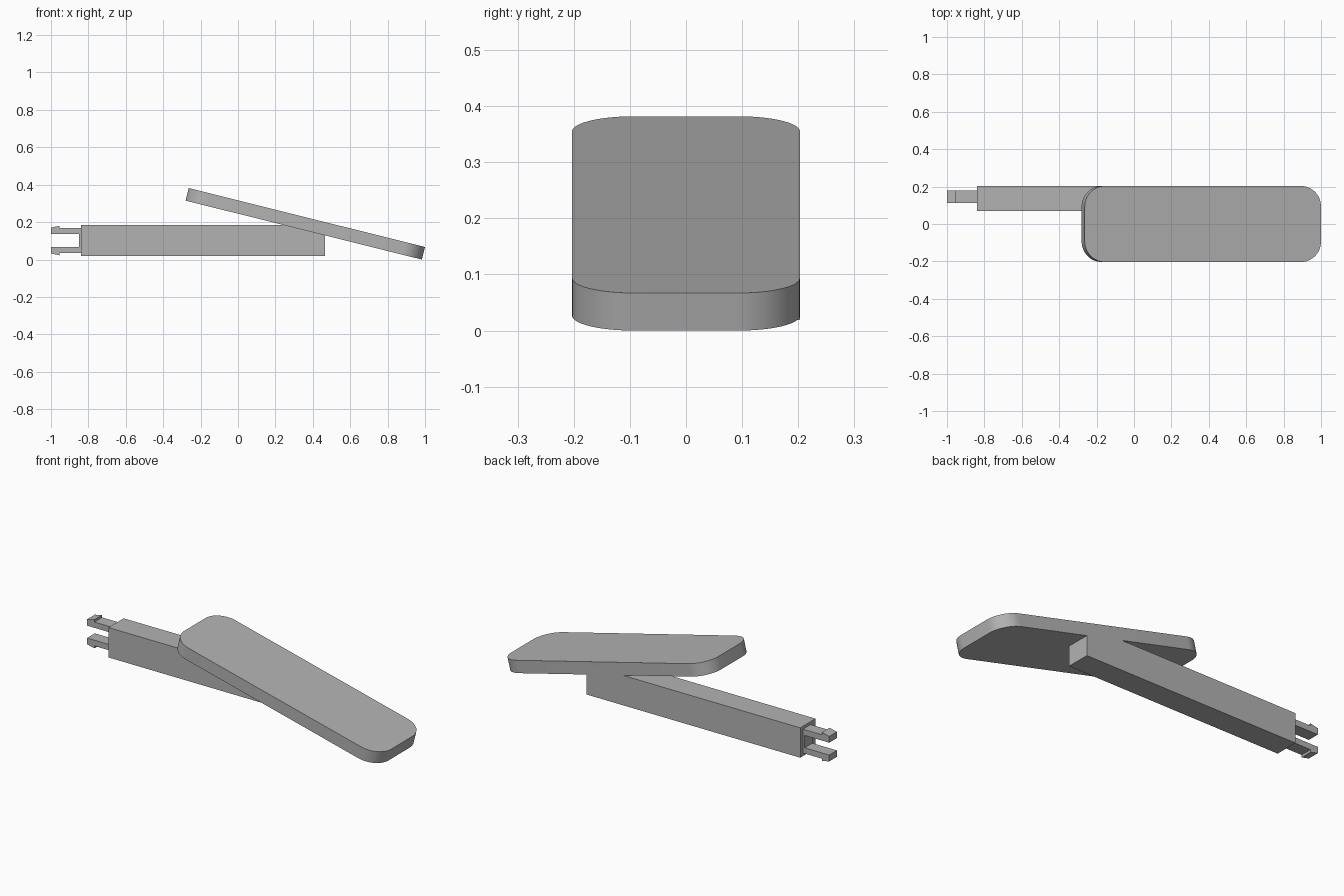
import bpy, bmesh, math
from mathutils import Matrix, Vector

cube = bpy.data.objects.get("Cube")
if cube:
    bpy.data.objects.remove(cube, do_unlink=True)

grey = bpy.data.materials.new("plain grey")
grey.use_nodes = True
colour = (0.45, 0.45, 0.45, 1)
grey.diffuse_color = colour
grey.node_tree.nodes["Principled BSDF"].inputs["Base Color"].default_value = colour


def extrude(name, outline, direction, matrix=Matrix(), smooth=False):
    """Solid part made by sweeping a flat outline along a direction."""
    bm = bmesh.new()
    face = bm.faces.new([bm.verts.new(p) for p in outline])
    swept = bmesh.ops.extrude_face_region(bm, geom=[face], use_keep_orig=True)
    top = [v for v in swept["geom"] if isinstance(v, bmesh.types.BMVert)]
    bmesh.ops.translate(bm, verts=top, vec=Vector(direction))
    bmesh.ops.recalc_face_normals(bm, faces=bm.faces[:])
    mesh = bpy.data.meshes.new(name)
    bm.to_mesh(mesh)
    bm.free()
    mesh.materials.append(grey)
    obj = bpy.data.objects.new(name, mesh)
    obj.matrix_world = matrix
    bpy.context.collection.objects.link(obj)
    if smooth:
        bpy.ops.object.select_all(action="DESELECT")
        obj.select_set(True)
        bpy.context.view_layer.objects.active = obj
        bpy.ops.object.shade_smooth_by_angle(angle=math.radians(30))
    return obj


# Tilted paddle with rounded corners, hung from its top right edge
length, half_width, thickness, radius = 1.302, 0.203, 0.069, 0.11
corners = [(-radius, half_width - radius, 0),
           (radius - length, half_width - radius, 90),
           (radius - length, radius - half_width, 180),
           (-radius, radius - half_width, 270)]
steps = 12
outline = []
for cx, cy, start in corners:
    for i in range(steps + 1):
        a = math.radians(start + 90 * i / steps)
        outline.append((cx + radius * math.cos(a), cy + radius * math.sin(a), 0))
tilt = Matrix.Translation((1, 0, thickness * math.cos(math.radians(14)))) \
    @ Matrix.Rotation(math.radians(14), 4, "Y")
extrude("paddle", outline, (0, 0, -thickness), tilt, smooth=True)

# Straight rectangular arm along the back edge
x0, x1, y0, y1, z0, z1 = -0.84, 0.465, 0.07, 0.203, 0.019, 0.184
extrude("arm", [(x0, y0, z0), (x1, y0, z0), (x1, y0, z1), (x0, y0, z1)],
        (0, y1 - y0, 0))

# Two-pronged snap clip, mirrored above and below the arm's middle
mid = (z0 + z1) / 2
half = [(-0.85, 0.034), (-1, 0.034), (-1, 0.069),
        (-0.955, 0.079), (-0.955, 0.066), (x0, 0.066)]
profile = half + [(x, -z) for x, z in reversed(half)]
extrude("snap_clip", [(x, 0.112, mid + z) for x, z in profile], (0, 0.067, 0))
